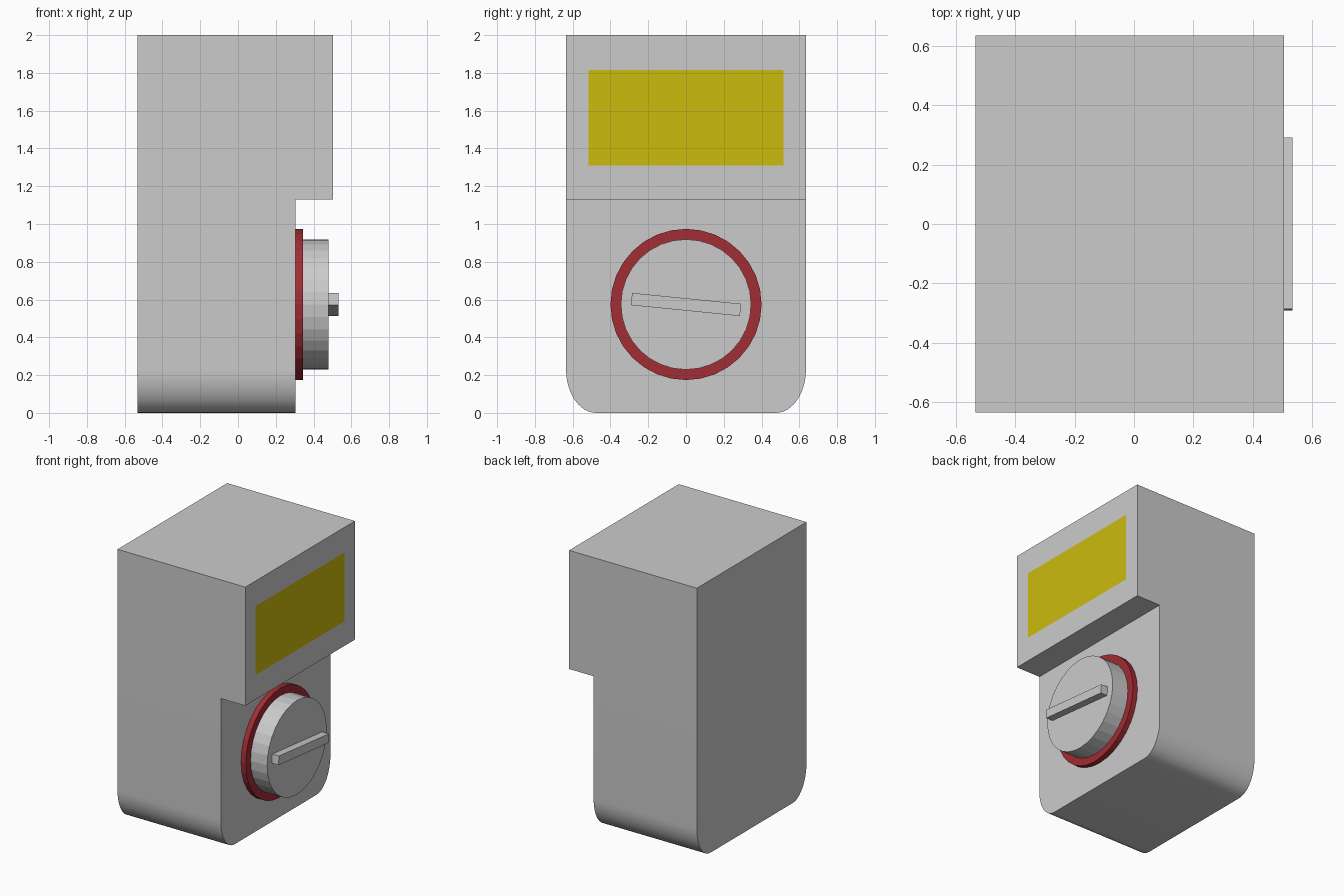
import bpy, bmesh
from math import sin, cos, pi, radians
from mathutils import Vector

if "Cube" in bpy.data.objects:
    bpy.data.objects.remove(bpy.data.objects["Cube"])

BACK, LOWER, UPPER = -0.533, 0.305, 0.504   # x of back, recessed front, overhanging front
HALF, STEP, TOP = 0.635, 1.13, 2.0
DIAL_Z = 0.574


def material(name, color):
    m = bpy.data.materials.new(name)
    m.diffuse_color = color
    m.use_nodes = True
    m.node_tree.nodes["Principled BSDF"].inputs["Base Color"].default_value = m.diffuse_color
    return m


def finish(bm, name, mats=()):
    bmesh.ops.recalc_face_normals(bm, faces=bm.faces)
    me = bpy.data.meshes.new(name)
    bm.to_mesh(me)
    bm.free()
    for m in mats:
        me.materials.append(m)
    ob = bpy.data.objects.new(name, me)
    bpy.context.collection.objects.link(ob)
    return ob


def disc(name, radius, x0, x1, mats=()):
    """Flat-shaded cylinder lying along x."""
    bpy.ops.mesh.primitive_cylinder_add(vertices=32, radius=radius, depth=x1 - x0,
                                        location=((x0 + x1) / 2, 0, DIAL_Z),
                                        rotation=(0, pi / 2, 0))
    ob = bpy.context.object
    ob.name = name
    for m in mats:
        ob.data.materials.append(m)
    return ob


red = material("red", (0.36, 0.025, 0.035, 1))
yellow = material("yellow", (0.6, 0.5, 0.004, 1))

# Housing outline (y, z): rounded bottom corners, right half then mirrored
RY, RZ, N = 0.16, 0.23, 12
right = [(HALF - RY + RY * sin(i / N * pi / 2), RZ - RZ * cos(i / N * pi / 2))
         for i in range(N + 1)] + [(HALF, STEP), (HALF, TOP)]
outline = right + [(-y, z) for y, z in reversed(right)]

bm = bmesh.new()
back = [bm.verts.new((BACK, y, z)) for y, z in outline]
front = [bm.verts.new((LOWER, y, z)) for y, z in outline]
n, k = len(outline), len(right)
bm.faces.new(back)
for i in range(n):
    j = (i + 1) % n
    bm.faces.new((back[i], back[j], front[j], front[i]))
bm.faces.new(front[:k - 1] + front[k + 1:])
upper = bm.faces.new(front[k - 2:k + 2])
bmesh.ops.recalc_face_normals(bm, faces=bm.faces)

# Overhanging upper block
geom = bmesh.ops.extrude_face_region(bm, geom=[upper])["geom"]
bmesh.ops.translate(bm, vec=Vector((UPPER - LOWER, 0, 0)),
                    verts=[g for g in geom if isinstance(g, bmesh.types.BMVert)])
upper = next(g for g in geom if isinstance(g, bmesh.types.BMFace))

# Flush yellow display
bmesh.ops.inset_individual(bm, faces=[upper], thickness=0.1)
for v in upper.verts:
    v.co.y = 0.516 if v.co.y > 0 else -0.516
    v.co.z = 1.815 if v.co.z > 1.5 else 1.31
upper.material_index = 1
housing = finish(bm, "housing", (None, yellow))
bpy.context.view_layer.objects.active = housing
housing.select_set(True)
bpy.ops.object.shade_smooth_by_angle(angle=radians(30))

# Dial: red ring, knob, tilted grip bar
disc("dial_ring", 0.40, LOWER, 0.344, (red,))
disc("dial_knob", 0.345, LOWER, 0.478)
bpy.ops.mesh.primitive_cube_add(size=1, location=(0.505, 0, DIAL_Z),
                                rotation=(radians(-5.7), 0, 0))
grip = bpy.context.object
grip.name = "dial_grip"
grip.scale = (0.056, 0.58, 0.065)
